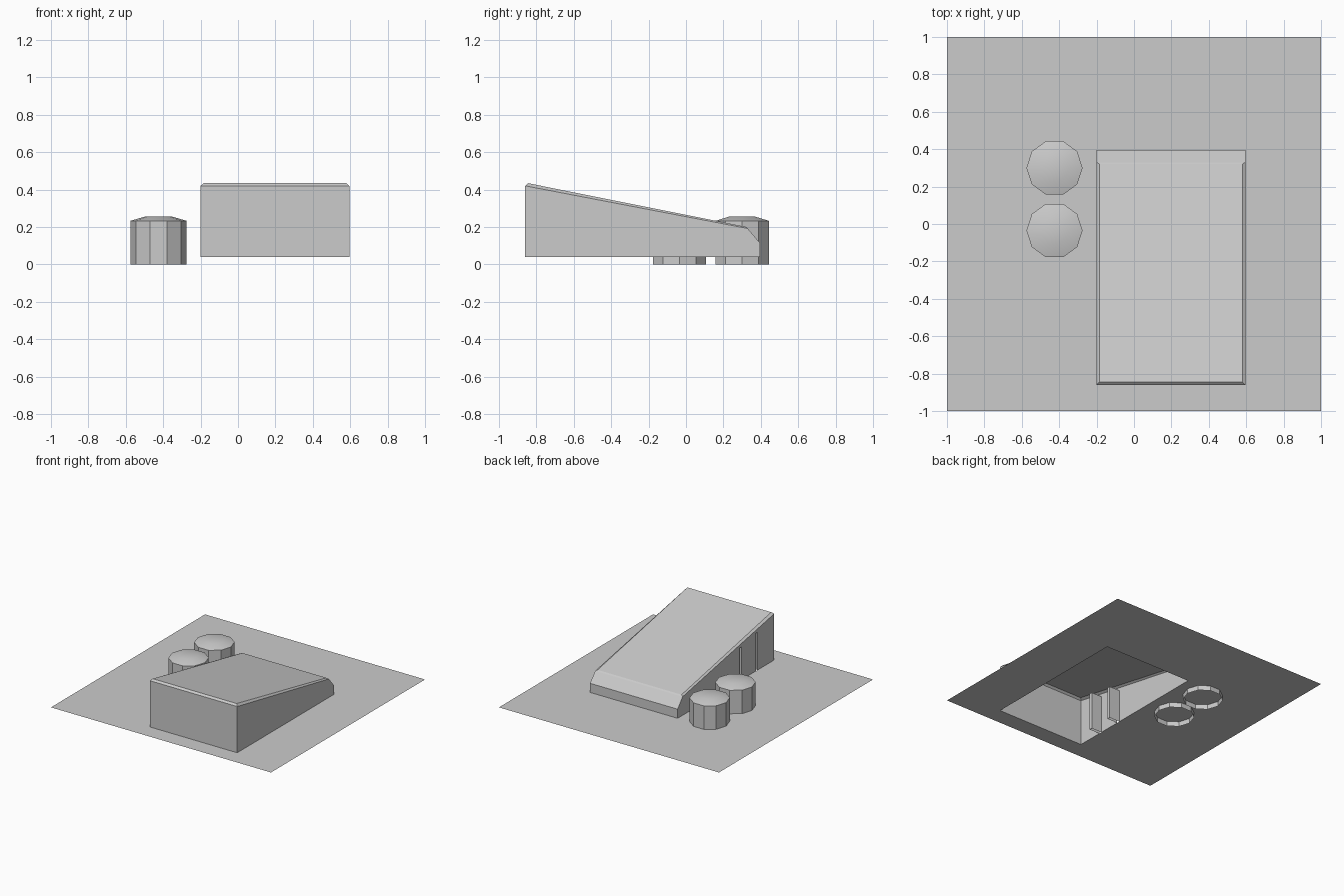
import bpy, bmesh, math

if "Cube" in bpy.data.objects:
    bpy.data.objects.remove(bpy.data.objects["Cube"])

BASE_Z = 0.04
X0, X1, Y0, Y1 = -0.20, 0.595, -0.86, 0.395


def make_object(name, faces):
    """Build an object from polygons and weld shared corners."""
    bm = bmesh.new()
    for f in faces:
        bm.faces.new([bm.verts.new(p) for p in f])
    bmesh.ops.remove_doubles(bm, verts=bm.verts, dist=0.0005)
    mesh = bpy.data.meshes.new(name)
    bm.to_mesh(mesh)
    bm.free()
    obj = bpy.data.objects.new(name, mesh)
    bpy.context.collection.objects.link(obj)
    return obj


# ground slab: flat frame, open underneath the wedge building
outer = [(-1, -1), (1, -1), (1, 1), (-1, 1)]
inner = [(X0, Y0), (X1, Y0), (X1, Y1), (X0, Y1)]
frame = []
for i in range(4):
    j = (i + 1) % 4
    frame.append([(*p, BASE_Z) for p in (outer[i], outer[j], inner[j], inner[i])])
make_object("ground_sheet", frame)

# wedge building: side profile (y, z)
front_top, back_top, back_low = (Y0, 0.42), (0.33, 0.192), (Y1, 0.115)
slots = [(-0.645, -0.62, 0.35), (-0.435, -0.41, 0.31)]  # y start, y end, top z
slot_depth = 0.095
right_profile = [(Y0, BASE_Z), (Y1, BASE_Z), back_low, back_top, front_top]
left_profile = [(Y0, BASE_Z)]
for a, b, t in slots:
    left_profile += [(a, BASE_Z), (a, t), (b, t), (b, BASE_Z)]
left_profile += [(Y1, BASE_Z), back_low, back_top, front_top]

faces = [[(X1, y, z) for y, z in right_profile],
         [(X0, y, z) for y, z in reversed(left_profile)]]


def span(p, q):
    """Face across the full width between two profile points."""
    return [(X0, *p), (X1, *p), (X1, *q), (X0, *q)]


faces += [span((Y0, BASE_Z), front_top), span(back_top, back_low),
          span(back_low, (Y1, BASE_Z))]

# bevelled roof: lower rim joined to the raised, inset panel
rim = [(X0, *front_top), (X1, *front_top), (X1, *back_top), (X0, *back_top)]
inset = 0.016
panel = [(X0 + inset, Y0 + inset, 0.434), (X1 - inset, Y0 + inset, 0.434),
         (X1 - inset, 0.32, 0.201), (X0 + inset, 0.32, 0.201)]
for i in range(4):
    j = (i + 1) % 4
    faces.append([rim[i], rim[j], panel[j], panel[i]])
faces.append(panel)

# narrow vertical slots recessed into the left wall
for a, b, t in slots:
    xi = X0 + slot_depth
    faces.append([(xi, a, BASE_Z), (xi, a, t), (xi, b, t), (xi, b, BASE_Z)])
    faces.append([(X0, a, t), (X0, b, t), (xi, b, t), (xi, a, t)])
    faces.append([(X0, a, BASE_Z), (X0, a, t), (xi, a, t), (xi, a, BASE_Z)])
    faces.append([(X0, b, BASE_Z), (xi, b, BASE_Z), (xi, b, t), (X0, b, t)])
make_object("wedge_building", faces)


# ten-sided tanks with a low chamfered lid, open at the bottom
def tank(name, cx, cy):
    def ring(r, z):
        return [(cx + r * math.cos(math.tau * i / 10),
                 cy + r * math.sin(math.tau * i / 10), z) for i in range(10)]
    rings = [ring(0.15, 0), ring(0.15, 0.233), ring(0.075, 0.255)]
    quads = []
    for lo, hi in zip(rings, rings[1:]):
        for i in range(10):
            j = (i + 1) % 10
            quads.append([lo[i], lo[j], hi[j], hi[i]])
    obj = make_object(name, quads + [rings[-1]])
    bpy.ops.object.select_all(action='DESELECT')
    obj.select_set(True)
    bpy.context.view_layer.objects.active = obj
    bpy.ops.object.shade_smooth_by_angle(angle=math.radians(30))


tank("back_tank", -0.425, 0.30)
tank("front_tank", -0.425, -0.035)
